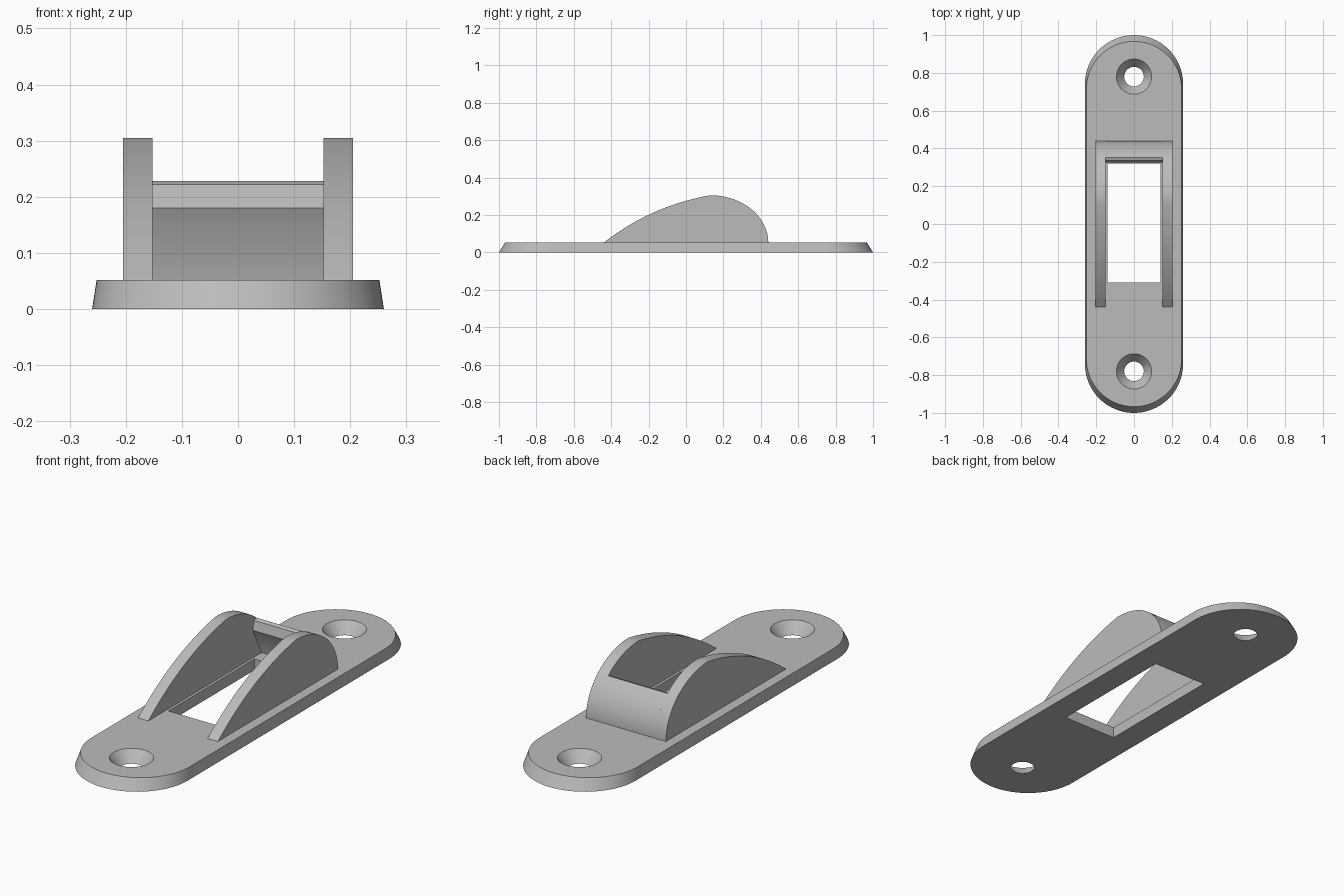
import bpy, bmesh, math
from mathutils import Vector

cube = bpy.data.objects.get("Cube")
if cube:
    bpy.data.objects.remove(cube, do_unlink=True)

THICK = 0.052        # plate thickness
PEAK_Y, BACK_Y, PEAK_Z = 0.13, 0.44, 0.305

grey = bpy.data.materials.new("plain grey")
grey.use_nodes = True
colour = (0.5, 0.5, 0.5, 1)
grey.diffuse_color = colour
grey.node_tree.nodes["Principled BSDF"].inputs["Base Color"].default_value = colour


def finish(name, bm):
    bmesh.ops.recalc_face_normals(bm, faces=bm.faces)
    mesh = bpy.data.meshes.new(name)
    bm.to_mesh(mesh)
    bm.free()
    mesh.materials.append(grey)
    obj = bpy.data.objects.new(name, mesh)
    bpy.context.collection.objects.link(obj)
    return obj


def loft(name, lower, upper):
    """Closed solid between two matching outlines."""
    bm = bmesh.new()
    a = [bm.verts.new(p) for p in lower]
    b = [bm.verts.new(p) for p in upper]
    bm.faces.new(a)
    bm.faces.new(b)
    for i in range(len(a)):
        j = (i + 1) % len(a)
        bm.faces.new((a[i], a[j], b[j], b[i]))
    return finish(name, bm)


def extrude_x(name, profile, x0, x1):
    return loft(name, [(x0, y, z) for y, z in profile], [(x1, y, z) for y, z in profile])


def stadium(radius, end, z, steps=40):
    points = []
    for side in (0, 1):
        for i in range(steps + 1):
            t = math.pi * (side + i / steps)
            y = (end - radius) * (1 - 2 * side) + radius * math.sin(t)
            points.append((radius * math.cos(t), y, z))
    return points


def circle(radius, y, z, steps=48):
    angles = [2 * math.pi * i / steps for i in range(steps)]
    return [(radius * math.cos(t), y + radius * math.sin(t), z) for t in angles]


def select(obj):
    bpy.ops.object.select_all(action="DESELECT")
    obj.select_set(True)
    bpy.context.view_layer.objects.active = obj


def cut(obj, cutter):
    mod = obj.modifiers.new("cut", "BOOLEAN")
    mod.operation = "DIFFERENCE"
    mod.solver = "EXACT"
    mod.object = cutter
    select(obj)
    bpy.ops.object.modifier_apply(modifier=mod.name)
    bpy.data.objects.remove(cutter, do_unlink=True)


def back_arc(first, last, steps):
    """Rounded rear of the housing, angles in degrees above the plate."""
    points = []
    for i in range(steps + 1):
        t = math.radians(first + (last - first) * i / steps)
        points.append((PEAK_Y + (BACK_Y - PEAK_Y) * math.cos(t),
                       THICK + (PEAK_Z - THICK) * math.sin(t)))
    return points


# Base plate with tapered edge
plate = loft("base_plate", stadium(0.26, 1.0, 0), stadium(0.252, 0.967, THICK))

# Rectangular slot
slot = [(-0.31, -0.1), (0.32, -0.1), (0.32, 0.2), (-0.31, 0.2)]
cut(plate, extrude_x("slot_cutter", slot, -0.14, 0.14))

# Countersunk screw holes
for y in (-0.78, 0.78):
    cut(plate, loft("hole_cutter", circle(0.036, y, -0.02), circle(0.109, y, THICK + 0.02)))

# Side cheeks: shallow front curve, rounded back
start, bend, peak = Vector((-0.44, THICK)), Vector((-0.185, 0.25)), Vector((PEAK_Y, PEAK_Z))
ramp = []
for i in range(24):
    t = i / 24
    ramp.append(tuple(start * (1 - t) ** 2 + bend * 2 * t * (1 - t) + peak * t * t))
profile = [(-0.44, 0.04)] + ramp + back_arc(90, 0, 24) + [(BACK_Y, 0.04)]
parts = [plate]
for name, side in (("left_cheek", 1), ("right_cheek", -1)):
    parts.append(extrude_x(name, profile, side * 0.152, side * 0.205))

# Rear bridge joining the cheeks, with undercut front
bridge = [(BACK_Y, 0.04)] + back_arc(0, 44, 14)
bridge += [(0.335, 0.222), (0.325, 0.18), (0.39, THICK), (0.39, 0.04)]
parts.append(extrude_x("rear_bridge", bridge, -0.152, 0.152))

for obj in parts:
    select(obj)
    bpy.ops.object.shade_smooth_by_angle(angle=math.radians(30))
